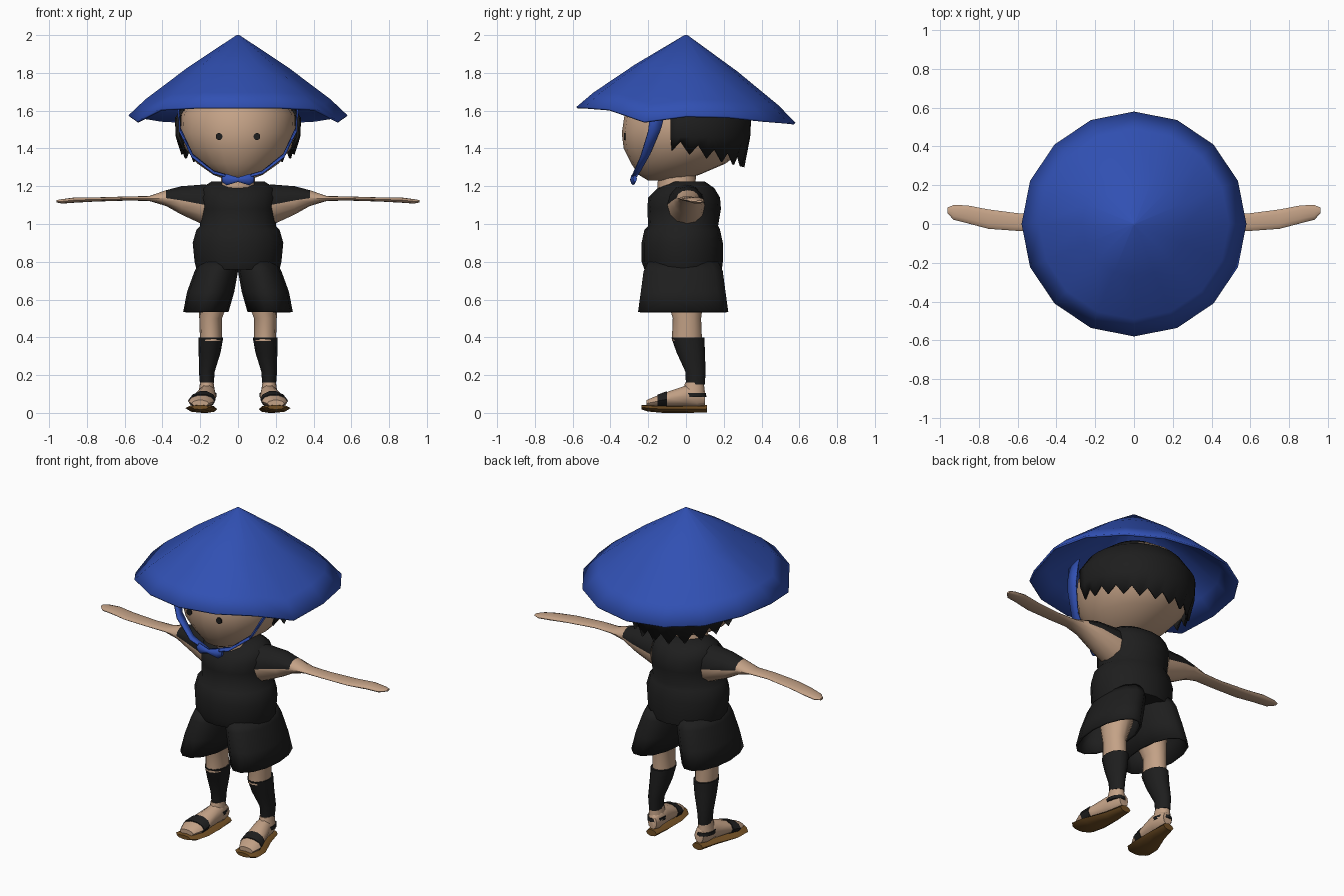
import bpy, bmesh, math
from mathutils import Vector

if "Cube" in bpy.data.objects:
    bpy.data.objects.remove(bpy.data.objects["Cube"])


def material(name, rgb):
    m = bpy.data.materials.new(name)
    m.diffuse_color = (*rgb, 1)
    m.use_nodes = True
    m.node_tree.nodes["Principled BSDF"].inputs["Base Color"].default_value = m.diffuse_color
    return m


BLUE = material("hat blue", (0.03, 0.08, 0.45))
SKIN = material("skin", (0.55, 0.36, 0.24))
BLACK = material("black cloth", (0.013, 0.013, 0.013))
BROWN = material("sole brown", (0.17, 0.08, 0.018))


def finish(name, bm, mats, mirror=False, thick=0, angle=50):
    bmesh.ops.recalc_face_normals(bm, faces=bm.faces)
    me = bpy.data.meshes.new(name)
    bm.to_mesh(me)
    bm.free()
    ob = bpy.data.objects.new(name, me)
    bpy.context.collection.objects.link(ob)
    for m in mats:
        me.materials.append(m)
    if thick:
        s = ob.modifiers.new("thickness", 'SOLIDIFY')
        s.thickness = thick
        s.offset = -1
    if mirror:
        ob.modifiers.new("mirror", 'MIRROR').use_mirror_merge = False
    bpy.ops.object.select_all(action='DESELECT')
    ob.select_set(True)
    bpy.context.view_layer.objects.active = ob
    bpy.ops.object.shade_smooth_by_angle(angle=math.radians(angle))
    return ob


def skin_rows(bm, rows, closed):
    """Join rows of points with quads."""
    vs = [[bm.verts.new(p) for p in r] for r in rows]
    n = len(rows[0])
    for a, b in zip(vs, vs[1:]):
        for i in range(n if closed else n - 1):
            j = (i + 1) % n
            bm.faces.new((a[i], a[j], b[j], b[i]))
    return vs


def loft(name, rings, mat, axis='z', n=12, mirror=False, caps=True, thick=0, rule=None, angle=50):
    """rings: (position on axis, centre 1, centre 2, radius 1, radius 2)"""
    bm = bmesh.new()
    rows = []
    for p, c1, c2, r1, r2 in rings:
        row = []
        for i in range(n):
            t = 2 * math.pi * i / n
            u, v = c1 + r1 * math.cos(t), c2 + r2 * math.sin(t)
            row.append({'z': (u, v, p), 'y': (u, p, v), 'x': (p, u, v)}[axis])
        rows.append(row)
    vs = skin_rows(bm, rows, True)
    if caps:
        bm.faces.new(vs[0])
        bm.faces.new(vs[-1])
    mats = [mat]
    if rule:
        mats.append(rule[0])
        bm.normal_update()
        for f in bm.faces:
            f.material_index = int(rule[1](f.calc_center_median()))
    return finish(name, bm, mats, mirror, thick, angle)


# Conical hat with a wavy, tilted rim (half the rim heights, front to back)
rim = [1.62, 1.62, 1.61, 1.545, 1.575, 1.57, 1.55, 1.54, 1.535]
bm = bmesh.new()
rows = []
for r, drop in ((0.008, 0.0), (0.27, 0.41), (0.49, 0.8), (0.58, 1.0)):
    row = []
    for i in range(16):
        t = math.pi * i / 8
        z = 2 - drop * (2 - rim[min(i, 16 - i)])
        row.append((r * math.sin(t), -r * math.cos(t), z))
    rows.append(row)
bm.faces.new(skin_rows(bm, rows, True)[0])
finish("hat", bm, [BLUE], thick=0.012, angle=60)

# Head and neck
loft("head", [(1.23, 0, -.12, .05, .08), (1.26, 0, -.09, .13, .16), (1.32, 0, -.04, .215, .25),
              (1.40, 0, -.01, .28, .32), (1.48, 0, 0, .305, .34), (1.58, 0, 0, .30, .325),
              (1.68, 0, 0, .23, .26), (1.76, 0, 0, .12, .14)], SKIN, n=20, angle=70)
loft("neck", [(1.16, 0, -.03, .12, .12), (1.22, 0, -.05, .09, .1), (1.32, 0, -.04, .09, .1)], SKIN)

# Eyes: thin plates on the face
loft("eyes", [(-.329, .1, 1.463, .018, .019), (-.321, .1, 1.463, .018, .019)], BLACK, axis='y', mirror=True)

# Hair: shell around the back of the head with a ragged lower edge
bm = bmesh.new()
rows = []
N = 24
for k, (z, r) in enumerate(((0, .30), (1.46, .33), (1.56, .335), (1.66, .27), (1.75, .15), (1.775, .05))):
    row = []
    for i in range(N + 1):
        t = math.radians(-14 + 208 * i / N)
        zz = z if k else 1.40 - 0.07 * math.sin(t) + (0.03 if i % 2 else -0.03)
        row.append((r * math.cos(t), r * 1.03 * math.sin(t), zz))
    rows.append(row)
skin_rows(bm, rows, False)
finish("hair", bm, [BLACK], thick=0.012)

# Chin strap ribbons and bow
bm = bmesh.new()
path = [((.32, -.14, 1.63), .045), ((.312, -.165, 1.5), .035), ((.245, -.215, 1.36), .025),
        ((.13, -.26, 1.27), .018), ((0, -.28, 1.235), .012)]
skin_rows(bm, [[(p[0], p[1] - w, p[2] - w * .3), (p[0], p[1] + w, p[2] + w * .3)] for p, w in path], False)
finish("chin_strap", bm, [BLUE], mirror=True, thick=0.008)
loft("strap_bow", [(.0, -.285, 1.235, .012, .012), (.06, -.28, 1.235, .014, .03),
                   (.085, -.27, 1.24, .01, .018)], BLUE, axis='x', n=8, mirror=True)

# Tunic: waist and chest
loft("tunic", [(.76, 0, -.015, .22, .205), (.80, 0, -.02, .23, .215), (.90, 0, -.02, .24, .215),
               (.97, 0, -.02, .22, .2), (.99, 0, -.015, .2, .185), (1.08, 0, -.01, .2, .195),
               (1.14, 0, -.01, .205, .19), (1.19, 0, 0, .195, .15), (1.225, 0, .01, .14, .09)],
     BLACK, n=16)

# Arms, with a short black sleeve over the top half
loft("arms", [(.17, 0, 1.10, .1, .11), (.3, .01, 1.125, .08, .075), (.38, .01, 1.137, .06, .042),
              (.47, .01, 1.135, .046, .013), (.58, .008, 1.135, .045, .011), (.75, .025, 1.13, .05, .011),
              (.86, .05, 1.127, .046, .014), (.93, .06, 1.12, .038, .012), (.962, .07, 1.12, .015, .006)],
     SKIN, axis='x', mirror=True, rule=(BLACK, lambda c: c.x < .36 and c.z > 1.12))

# Flared shorts, open below
loft("shorts", [(.80, .105, -.015, .1, .19), (.75, .115, -.015, .115, .215), (.64, .145, -.015, .125, .23),
                (.535, .17, -.015, .12, .245)], BLACK, n=14, mirror=True, caps=False, thick=0.012)

# Legs: bare thigh and knee, black shin wrap
loft("thighs", [(.74, .11, -.01, .1, .13), (.62, .125, -.005, .085, .1), (.5, .145, .005, .06, .075),
                (.38, .143, .005, .058, .08)], SKIN, mirror=True)
loft("shin_wraps", [(.40, .143, .01, .065, .088), (.32, .15, .025, .058, .075), (.22, .165, .05, .042, .054),
                    (.15, .165, .05, .036, .05)], BLACK, mirror=True)

# Feet, sandal soles and straps
loft("feet", [(.10, .157, .08, .03, .04), (.06, .16, .09, .042, .065), (0, .165, .09, .05, .058),
              (-.08, .18, .075, .06, .045), (-.16, .195, .06, .068, .03), (-.21, .2, .05, .045, .018)],
     SKIN, axis='y', n=10, mirror=True)
loft("ankles", [(.16, .165, .045, .036, .05), (.1, .165, .04, .045, .06)], SKIN, mirror=True)
loft("sandal_soles", [(.112, .155, .022, .035, .02), (0, .165, .02, .055, .02), (-.12, .19, .02, .08, .02),
                      (-.2, .2, .025, .078, .018), (-.235, .2, .03, .045, .012)],
     BROWN, axis='y', n=8, mirror=True)
loft("toe_straps", [(-.10, .184, .072, .066, .045), (-.15, .193, .063, .072, .036)],
     BLACK, axis='y', n=10, mirror=True)
loft("heel_straps", [(.085, .165, .04, .05, .068), (.105, .165, .04, .05, .066)], BLACK, mirror=True)
